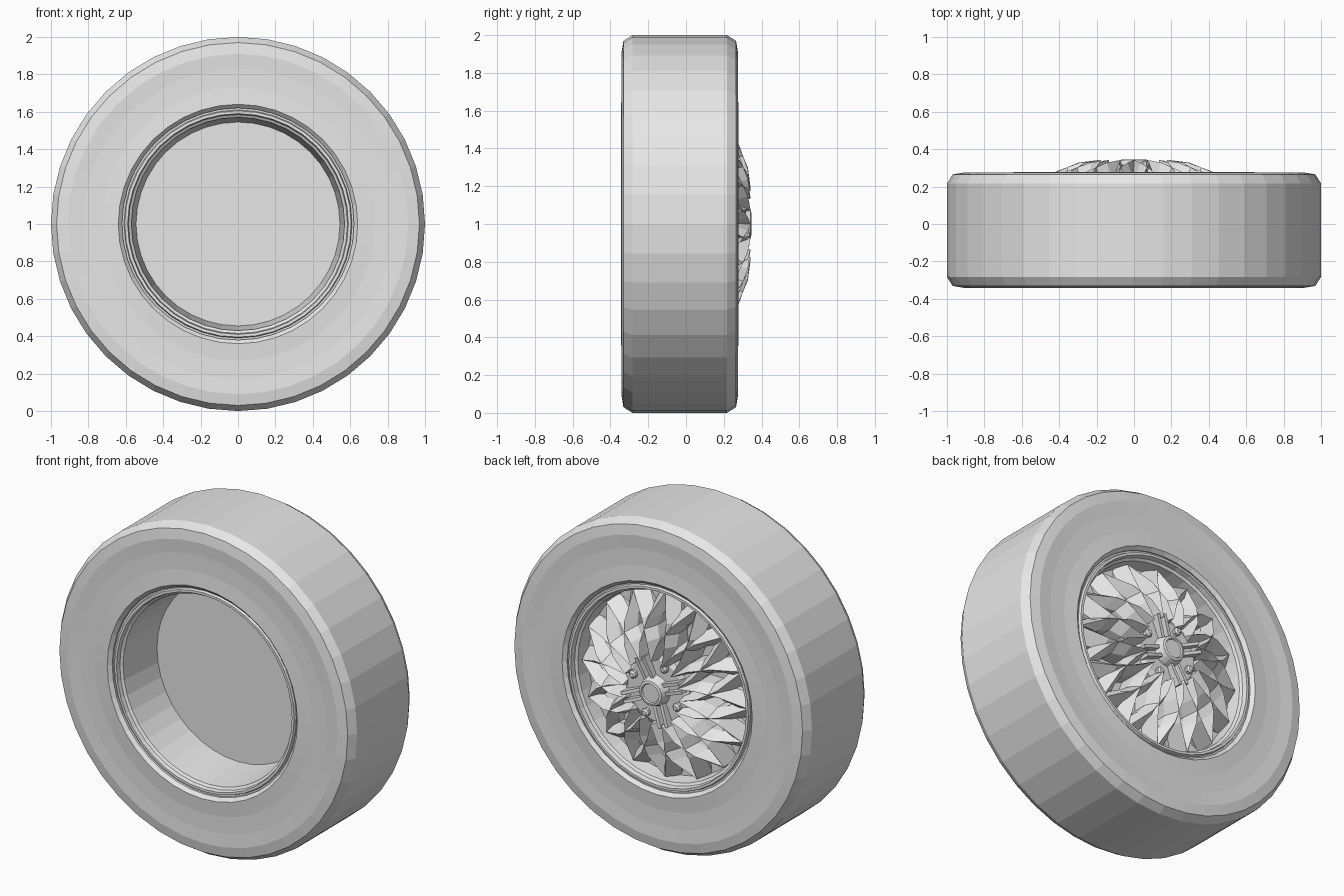
import bpy, bmesh, math
from mathutils import Vector

if "Cube" in bpy.data.objects:
    bpy.data.objects.remove(bpy.data.objects["Cube"])

grey = bpy.data.materials.new("plain grey")
grey.use_nodes = True
grey.diffuse_color = (0.8, 0.8, 0.8, 1)
grey.node_tree.nodes["Principled BSDF"].inputs["Base Color"].default_value = (0.8, 0.8, 0.8, 1)

SIDES = 40
SPOKES = 16
MID = -0.033  # middle of the tyre's width


def polar(r, angle, y):
    """Point at radius r and an angle around the axle."""
    return Vector((r * math.cos(angle), y, 1 + r * math.sin(angle)))


def finish(name, bm):
    bmesh.ops.remove_doubles(bm, verts=bm.verts, dist=1e-5)
    bmesh.ops.recalc_face_normals(bm, faces=bm.faces)
    mesh = bpy.data.meshes.new(name)
    bm.to_mesh(mesh)
    bm.free()
    mesh.materials.append(grey)
    obj = bpy.data.objects.new(name, mesh)
    bpy.context.collection.objects.link(obj)
    return obj


def add_lathe(bm, profile, sides, closed=False, centre=None):
    """Spin (radius, y) points around the axle, or around another centre."""
    shift = (centre - Vector((0, 0, 1))) if centre else Vector()
    rings = []
    for r, y in profile:
        if r == 0:
            rings.append([bm.verts.new(polar(0, 0, y) + shift)] * sides)
        else:
            rings.append([bm.verts.new(polar(r, math.tau * i / sides, y) + shift)
                          for i in range(sides)])
    pairs = list(zip(rings, rings[1:]))
    if closed:
        pairs.append((rings[-1], rings[0]))
    for a, b in pairs:
        for i in range(sides):
            j = (i + 1) % sides
            corners = list(dict.fromkeys((a[i], a[j], b[j], b[i])))
            bm.faces.new(corners)


def add_strip(bm, sections):
    """Join equal cross-sections into a closed bar."""
    rings = [[bm.verts.new(p) for p in s] for s in sections]
    n = len(rings[0])
    for a, b in zip(rings, rings[1:]):
        for i in range(n):
            j = (i + 1) % n
            bm.faces.new((a[i], a[j], b[j], b[i]))
    bm.faces.new(rings[0])
    bm.faces.new(rings[-1])


# Tyre: half profile mirrored about the middle of its width
half = [(0.62, 0.29), (0.64, 0.31), (0.73, 0.303), (0.83, 0.303),
        (0.91, 0.308), (0.97, 0.298), (1.0, 0.25)]
profile = [(r, MID + d) for r, d in half] + [(r, MID - d) for r, d in reversed(half)]
bm = bmesh.new()
add_lathe(bm, profile, SIDES, closed=True)
finish("tyre", bm)

# Rim: open barrel at the front, shallow dish behind the spokes
rim_profile = [(0, 0.0), (0.545, 0.0), (0.57, -0.29), (0.585, -0.3), (0.59, -0.325),
               (0.605, -0.325), (0.61, -0.31), (0.63, -0.31), (0.63, 0.25),
               (0.61, 0.25), (0.605, 0.265), (0.59, 0.265), (0.585, 0.235),
               (0.57, 0.225), (0.56, 0.14), (0, 0.14)]
bm = bmesh.new()
add_lathe(bm, rim_profile, SIDES)
finish("rim", bm)

# Lattice spokes: ridged bars crossing each other over a dome
stations = [(0.19, 0.342, 0.022), (0.3, 0.328, 0.03), (0.42, 0.282, 0.045), (0.56, 0.2, 0.065)]
bm = bmesh.new()
for k in range(SPOKES):
    for hand in (-1, 1):
        start = math.tau * k / SPOKES
        sections = []
        for r, top, width in stations:
            t = (r - stations[0][0]) / (stations[-1][0] - stations[0][0])
            a = start + hand * t * math.tau / SPOKES
            side = Vector((-math.sin(a), 0, math.cos(a))) * width
            low = polar(r, a, max(top - 0.08, 0.13))
            floor = polar(r, a, 0.12)
            sections.append([floor - side, low - side, polar(r, a, top),
                             low + side, floor + side])
        add_strip(bm, sections)
finish("lattice_spokes", bm)

# Hub plate with a tapered centre cap
bm = bmesh.new()
add_lathe(bm, [(0, 0.12), (0.23, 0.12), (0.22, 0.27), (0.19, 0.285), (0, 0.285)], SPOKES)
finish("hub_plate", bm)
bm = bmesh.new()
add_lathe(bm, [(0, 0.27), (0.095, 0.27), (0.09, 0.3), (0.075, 0.342),
               (0.06, 0.346), (0.055, 0.338), (0, 0.338)], 20)
finish("centre_cap", bm)

# Lug bolts, and pairs of thin ribs between them
bolts, ribs = bmesh.new(), bmesh.new()
for k in range(4):
    a = math.radians(22.5 + 90 * k)
    add_lathe(bolts, [(0, 0.27), (0.024, 0.27), (0.024, 0.305), (0.014, 0.315), (0, 0.315)],
              8, centre=polar(0.16, a, 0))
    a += math.radians(45)
    side = Vector((-math.sin(a), 0, math.cos(a)))
    for sign in (-1, 1):
        sections = []
        for r, top in ((0.07, 0.315), (0.21, 0.335)):
            inner, outer = side * sign * 0.015, side * sign * 0.035
            sections.append([polar(r, a, 0.27) + inner, polar(r, a, top) + inner,
                             polar(r, a, top) + outer, polar(r, a, 0.27) + outer])
        add_strip(ribs, sections)
finish("lug_bolts", bolts)
finish("hub_ribs", ribs)
